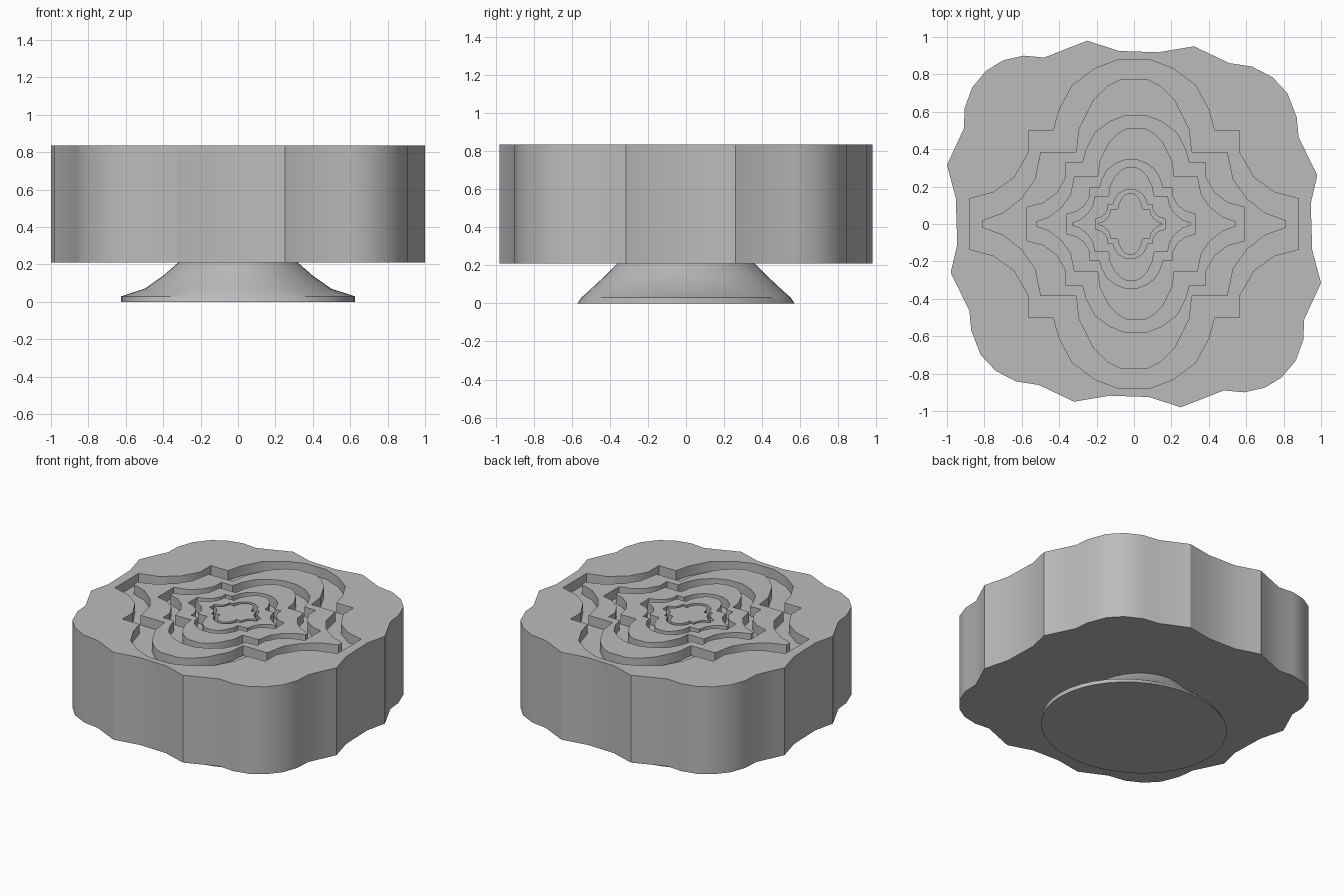
import bpy, bmesh, math

cube = bpy.data.objects.get("Cube")
if cube:
    bpy.data.objects.remove(cube, do_unlink=True)

GREY = (0.5, 0.5, 0.5, 1)
grey = bpy.data.materials.new("plain grey")
grey.use_nodes = True
grey.diffuse_color = GREY
grey.node_tree.nodes["Principled BSDF"].inputs["Base Color"].default_value = GREY

BASE, TOP, DEPTH = 0.21, 0.835, 0.07


def finish(bm, name):
    bmesh.ops.recalc_face_normals(bm, faces=bm.faces)
    mesh = bpy.data.meshes.new(name)
    bm.to_mesh(mesh)
    bm.free()
    mesh.materials.append(grey)
    obj = bpy.data.objects.new(name, mesh)
    bpy.context.collection.objects.link(obj)
    return obj


def loft(bm, loops, closed=False):
    """Join matching vertex loops with quads; cap the ends or close the tube."""
    rings = [[bm.verts.new(p) for p in loop] for loop in loops]
    pairs = list(zip(rings, rings[1:]))
    if closed:
        pairs.append((rings[-1], rings[0]))
    for a, b in pairs:
        n = len(a)
        for i in range(n):
            j = (i + 1) % n
            bm.faces.new((a[i], a[j], b[j], b[i]))
    if not closed:
        bm.faces.new(rings[0])
        bm.faces.new(rings[-1])


def at_height(points, z):
    return [(x, y, z) for x, y in points]


# Scalloped block: half the outline, repeated by a half turn
half = [(-.25, .98), (-.08, .925), (.13, .918), (.32, .95), (.51, .86),
        (.63, .842), (.74, .785), (.82, .70), (.87, .57), (.88, .465),
        (.98, .26), (.945, .11), (.953, -.14), (1, -.315), (.91, -.51),
        (.905, -.62), (.865, -.73), (.79, -.82), (.70, -.875), (.59, -.90),
        (.48, -.89)]
outline = half + [(-x, -y) for x, y in half]
bm = bmesh.new()
loft(bm, [at_height(outline, BASE), at_height(outline, TOP)])
block = finish(bm, "scalloped_block")

# Quatrefoil grooves: one quadrant of each wall, mirrored both ways
outer = [(.88, .135), (.75, .17), (.64, .25), (.565, .38), (.565, .5),
         (.43, .5), (.40, .61), (.33, .74), (.21, .83), (.08, .88)]
inner = [(.81, .02), (.70, .06), (.60, .14), (.53, .24), (.50, .385),
         (.31, .385), (.295, .51), (.22, .66), (.14, .74), (.07, .775)]


def quatrefoil(quadrant, scale, shift):
    upper = quadrant + [(-x, y) for x, y in reversed(quadrant)]
    full = upper + [(-x, -y) for x, y in upper]
    return [(x * scale + shift, y * scale) for x, y in full]


bm = bmesh.new()
for scale, shift in ((1, 0), (.66, .01), (.39, -.015), (.21, -.02)):
    a = quatrefoil(outer, scale, shift)
    b = quatrefoil(inner, scale, shift)
    low, high = TOP - DEPTH, TOP + DEPTH
    loft(bm, [at_height(a, low), at_height(a, high),
              at_height(b, high), at_height(b, low)], closed=True)
cutter = finish(bm, "groove_cutter")
cutter.hide_render = True

mod = block.modifiers.new("grooves", "BOOLEAN")
mod.operation = "DIFFERENCE"
mod.solver = "EXACT"
mod.object = cutter
bpy.context.view_layer.objects.active = block
bpy.ops.object.modifier_apply(modifier=mod.name)
bpy.data.objects.remove(cutter, do_unlink=True)

# Flared oval foot
sections = [(.625, .57, 0), (.625, .55, .03), (.5, .505, .07),
            (.40, .43, .14), (.32, .36, BASE)]
steps = 40
bm = bmesh.new()
loft(bm, [[(rx * math.cos(math.tau * i / steps),
            ry * math.sin(math.tau * i / steps), z) for i in range(steps)]
          for rx, ry, z in sections])
foot = finish(bm, "flared_foot")

# Smooth shading with crisp ridges
for obj in (block, foot):
    bpy.ops.object.select_all(action="DESELECT")
    obj.select_set(True)
    bpy.context.view_layer.objects.active = obj
    bpy.ops.object.shade_smooth_by_angle(angle=math.radians(30))
